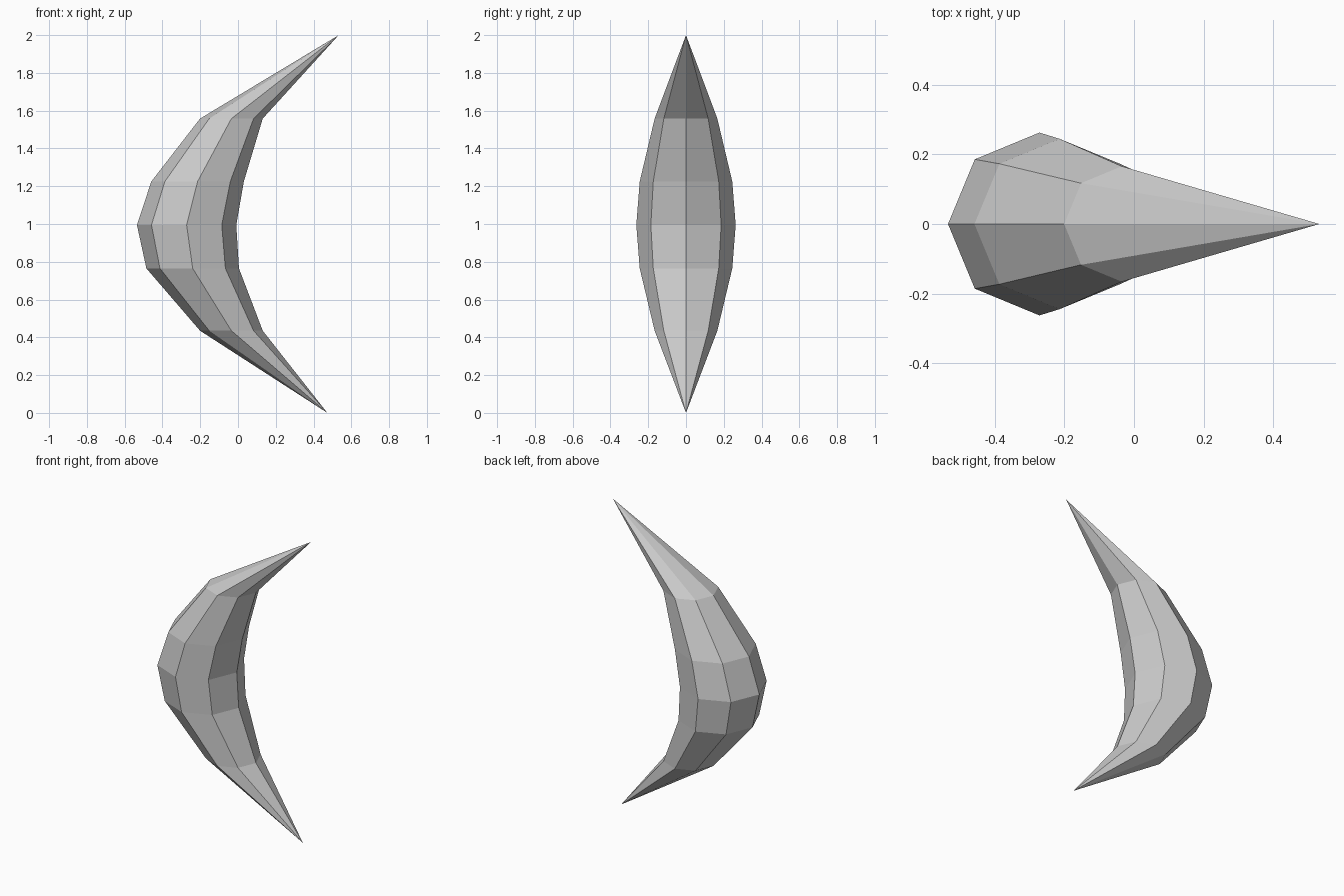
import bpy, bmesh
from math import cos, sin, pi

if "Cube" in bpy.data.objects:
    bpy.data.objects.remove(bpy.data.objects["Cube"])

SIDES = 8
# Horizontal rings of the crescent: (height, centre x, radius)
RINGS = [(0.435, -0.035, 0.166), (0.765, -0.24, 0.245), (0.995, -0.272, 0.263),
         (1.225, -0.214, 0.245), (1.558, -0.035, 0.166)]
BOTTOM_TIP, TOP_TIP = (0.473, 0, 0), (0.533, 0, 2)

bm = bmesh.new()


def ring(z, cx, r):
    return [bm.verts.new((cx + r * cos(2 * pi * i / SIDES), r * sin(2 * pi * i / SIDES), z))
            for i in range(SIDES)]


# Curved body
loops = [ring(*r) for r in RINGS]
for a, b in zip(loops, loops[1:]):
    for i in range(SIDES):
        j = (i + 1) % SIDES
        bm.faces.new((a[i], a[j], b[j], b[i]))

# Pointed ends
for tip, loop in ((BOTTOM_TIP, loops[0]), (TOP_TIP, loops[-1])):
    v = bm.verts.new(tip)
    for i in range(SIDES):
        bm.faces.new((loop[i], loop[(i + 1) % SIDES], v))

bmesh.ops.recalc_face_normals(bm, faces=bm.faces)
mesh = bpy.data.meshes.new("crescent")
bm.to_mesh(mesh)
bm.free()
bpy.context.collection.objects.link(bpy.data.objects.new("crescent", mesh))
